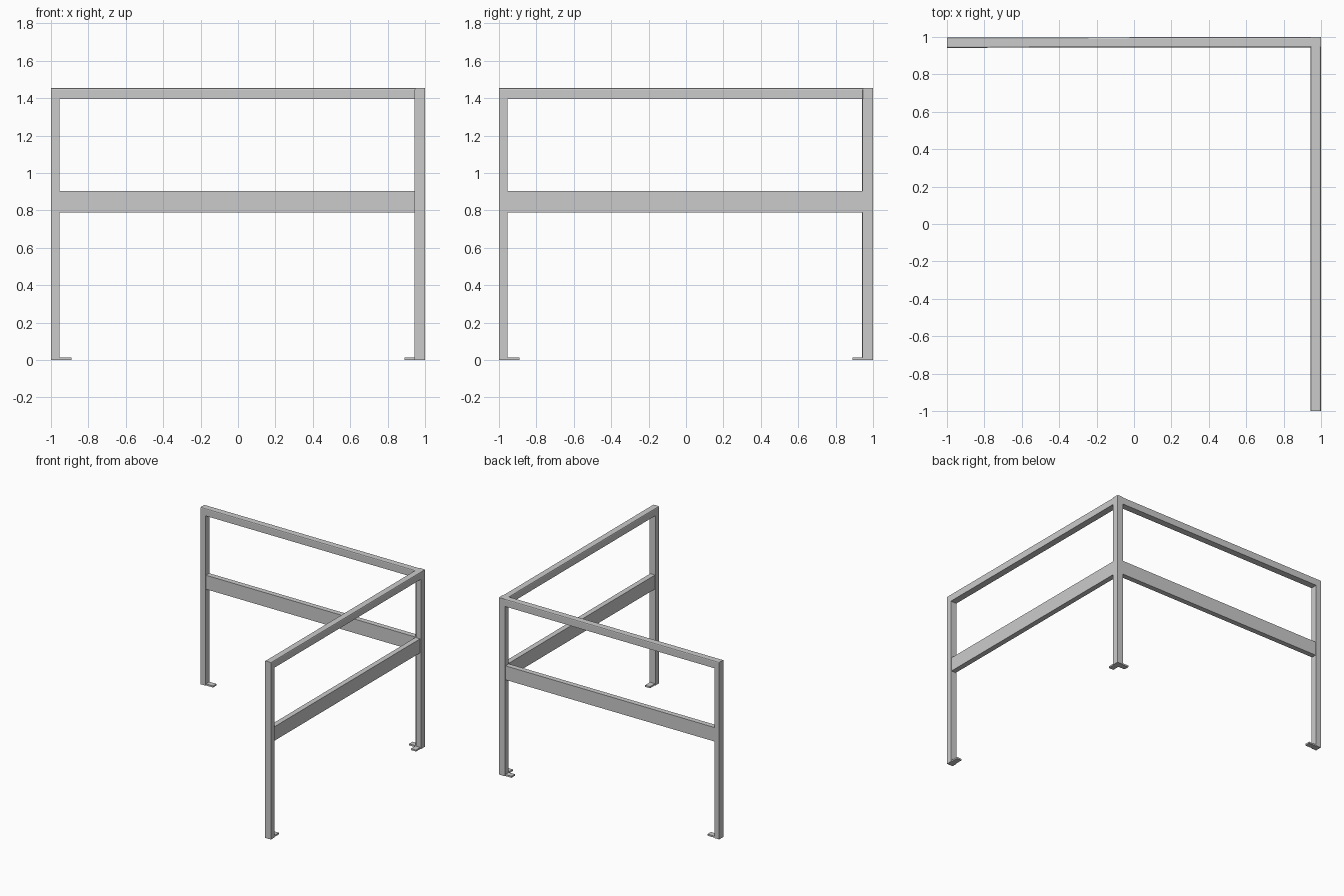
import bpy, bmesh
from mathutils import Matrix, Vector

if "Cube" in bpy.data.objects:
    bpy.data.objects.remove(bpy.data.objects["Cube"])

D = 0.055   # frame depth
W = 0.045   # post width
H = 1.455   # overall height


def box(name, lo, hi, xf, top_bevel=0.0):
    """Box between two corners, optionally with its long top edges chamfered."""
    bm = bmesh.new()
    bmesh.ops.create_cube(bm, size=1)
    for v in bm.verts:
        v.co = Vector([(lo[i] + hi[i]) / 2 + v.co[i] * (hi[i] - lo[i]) for i in range(3)])
    if top_bevel:
        edges = [e for e in bm.edges
                 if all(abs(v.co.z - hi[2]) < 1e-6 for v in e.verts)
                 and abs(e.verts[0].co.x - e.verts[1].co.x) > 0.1]
        bmesh.ops.bevel(bm, geom=edges, offset=top_bevel, segments=2,
                        profile=0.5, affect='EDGES')
    bm.transform(xf)
    mesh = bpy.data.meshes.new(name)
    bm.to_mesh(mesh)
    bm.free()
    obj = bpy.data.objects.new(name, mesh)
    bpy.context.collection.objects.link(obj)
    return obj


def railing(side, xf):
    """One railing panel, running along x with its outer face at y = 1."""
    y0, y1 = 1 - D, 1
    # top and middle rails
    box(side + "_top_rail", (-1, y0, 1.395), (1, y1, H), xf, 0.008)
    box(side + "_middle_rail", (-1 + W, y0 + 0.006, 0.79), (1 - W, y1 - 0.006, 0.905), xf)
    for s, end in ((-1, "start"), (1, "end")):
        # post
        a, b = sorted((s, s * (1 - W)))
        box(f"{side}_{end}_post", (a, y0, 0), (b, y1, 1.395), xf)
        # foot plate on the inner side of the post
        a, b = sorted((s * (1 - W), s * 0.89))
        box(f"{side}_{end}_foot_plate", (a, y0 + 0.005, 0), (b, y1 - 0.005, 0.013), xf)


# back panel is very slightly out of square
skew = Matrix.Identity(4)
skew[1][0], skew[1][3] = 0.0015, -0.0015
railing("back", skew)
# right panel: swap x and y
swap = Matrix(((0, 1, 0, 0), (-1, 0, 0, 0), (0, 0, 1, 0), (0, 0, 0, 1)))
railing("right", swap)
